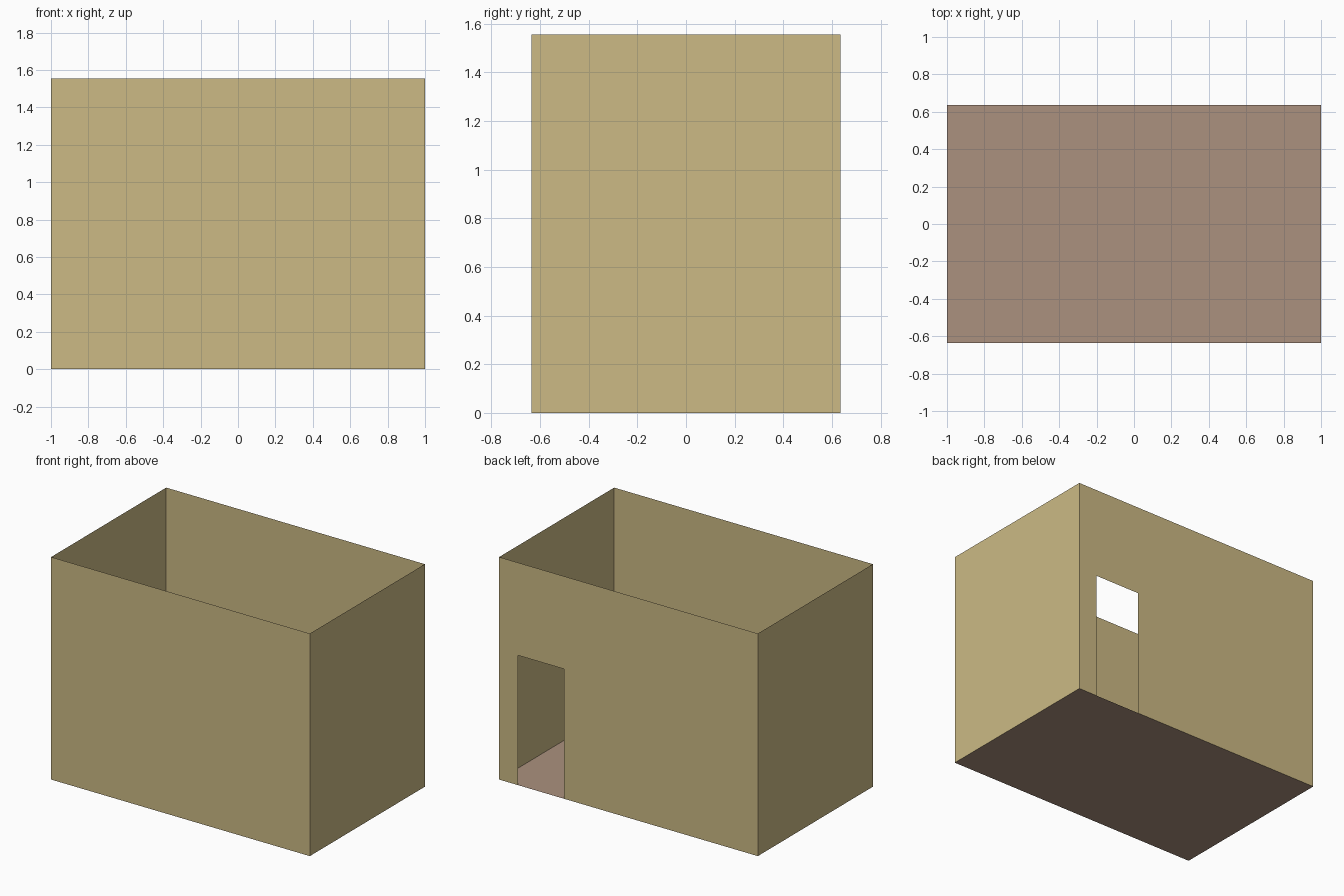
import bpy

if "Cube" in bpy.data.objects:
    bpy.data.objects.remove(bpy.data.objects["Cube"])

W, D, H = 1.0, 0.635, 1.555          # half width, half depth, wall height
DOOR_L, DOOR_R, DOOR_H = 0.50, 0.855, 0.907


def material(name, rgb):
    def lin(c):
        c /= 255
        return c / 12.92 if c <= 0.04045 else ((c + 0.055) / 1.055) ** 2.4
    m = bpy.data.materials.new(name)
    m.diffuse_color = (*[lin(c) for c in rgb], 1)
    m.use_nodes = True
    m.node_tree.nodes["Principled BSDF"].inputs["Base Color"].default_value = m.diffuse_color
    return m


def sheet(name, outline, mat):
    """One flat polygon as its own object."""
    me = bpy.data.meshes.new(name)
    me.from_pydata(outline, [], [list(range(len(outline)))])
    me.materials.append(mat)
    ob = bpy.data.objects.new(name, me)
    bpy.context.collection.objects.link(ob)
    return ob


tan = material("tan_wall", (204, 186, 133))
brown = material("brown_floor", (171, 145, 126))

# Floor
sheet("floor", [(-W, -D, 0), (W, -D, 0), (W, D, 0), (-W, D, 0)], brown)

# Plain walls, paper thin, facing outward
sheet("front_wall", [(-W, -D, 0), (W, -D, 0), (W, -D, H), (-W, -D, H)], tan)
sheet("right_wall", [(W, -D, 0), (W, D, 0), (W, D, H), (W, -D, H)], tan)
sheet("left_wall", [(-W, D, 0), (-W, -D, 0), (-W, -D, H), (-W, D, H)], tan)

# Back wall with the doorway notched out of its lower edge
profile = [(W, 0), (DOOR_R, 0), (DOOR_R, DOOR_H), (DOOR_L, DOOR_H),
           (DOOR_L, 0), (-W, 0), (-W, H), (W, H)]
sheet("back_wall_with_doorway", [(x, D, z) for x, z in profile], tan)
